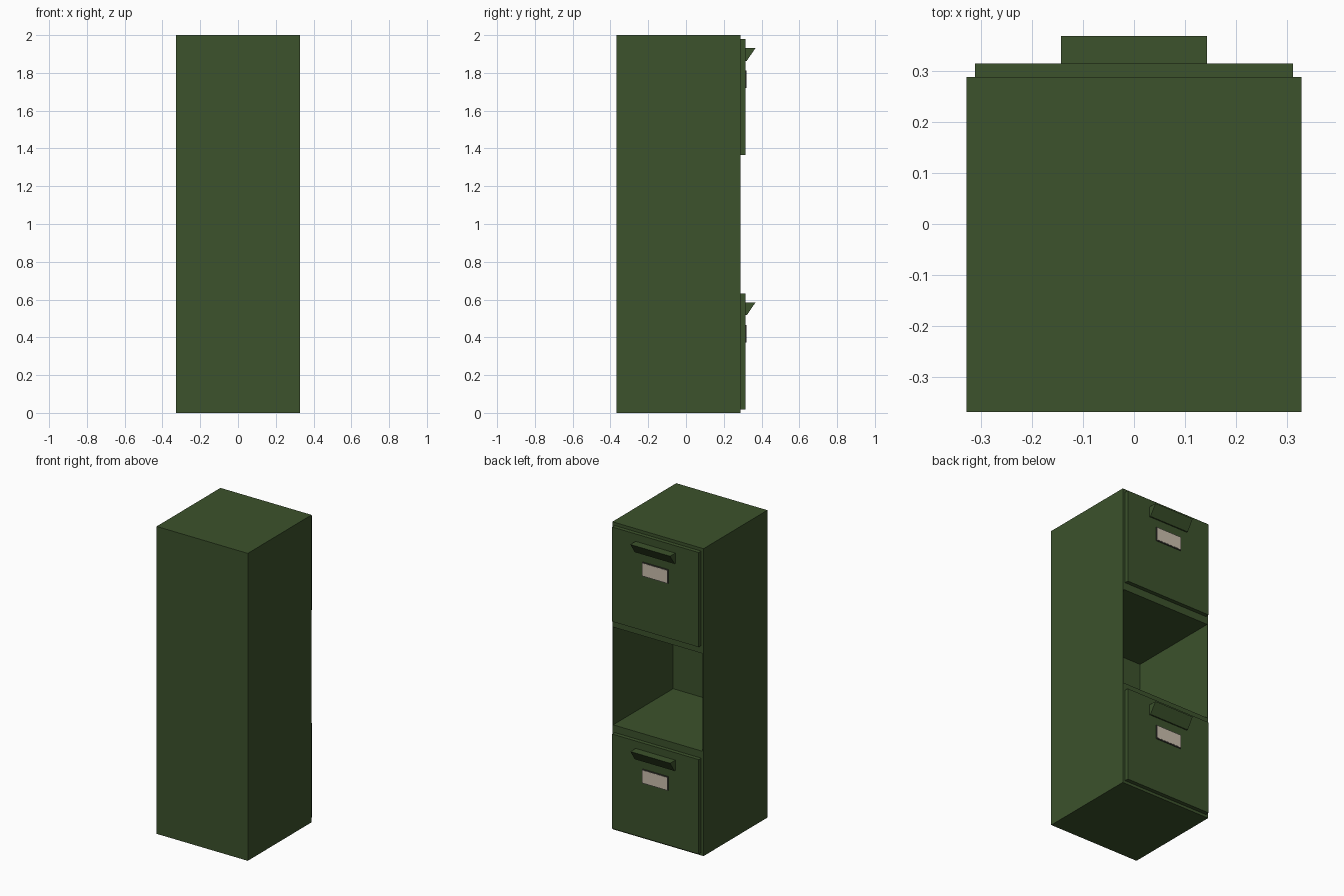
import bpy
import bmesh

# Remove the default cube
old = bpy.data.objects.get("Cube")
if old:
    bpy.data.objects.remove(old, do_unlink=True)


def material(name, rgb):
    mat = bpy.data.materials.new(name)
    mat.use_nodes = True
    mat.diffuse_color = (*rgb, 1)
    mat.node_tree.nodes["Principled BSDF"].inputs["Base Color"].default_value = (*rgb, 1)
    return mat


GREEN = material("olive green paint", (0.045, 0.085, 0.025))
FRAME = material("dark frame metal", (0.05, 0.05, 0.04))
PAPER = material("label paper", (0.60, 0.52, 0.42))

HALF_W, BACK, FACE = 0.328, -0.368, 0.288      # case half width, closed and drawer sides
DRAWER_Y = 0.314                               # outer surface of the drawer fronts


def finish(bm, name, mat):
    bmesh.ops.recalc_face_normals(bm, faces=bm.faces)
    mesh = bpy.data.meshes.new(name)
    bm.to_mesh(mesh)
    bm.free()
    mesh.materials.append(mat)
    obj = bpy.data.objects.new(name, mesh)
    bpy.context.collection.objects.link(obj)
    return obj


def box_mesh(half_w, y0, y1, z0, z1):
    bm = bmesh.new()
    bmesh.ops.create_cube(bm, size=1)
    for v in bm.verts:
        v.co.x *= 2 * half_w
        v.co.y = y1 if v.co.y > 0 else y0
        v.co.z = z1 if v.co.z > 0 else z0
    return bm


def prism(name, profile, half_w, mat):
    """Extrude a (y, z) profile across the width."""
    bm = bmesh.new()
    face = bm.faces.new([bm.verts.new((-half_w, y, z)) for y, z in profile])
    ext = bmesh.ops.extrude_face_region(bm, geom=[face])["geom"]
    moved = [g for g in ext if isinstance(g, bmesh.types.BMVert)]
    bmesh.ops.translate(bm, verts=moved, vec=(2 * half_w, 0, 0))
    return finish(bm, name, mat)


def case():
    """Case with an empty middle drawer bay cut into its drawer side."""
    bm = box_mesh(HALF_W, BACK, FACE, 0, 2)
    wall, floor, ceiling = HALF_W - 0.006, 0.68, 1.316
    cuts = [((wall, 0, 0), (1, 0, 0)), ((-wall, 0, 0), (1, 0, 0)),
            ((0, 0, floor), (0, 0, 1)), ((0, 0, ceiling), (0, 0, 1))]
    for co, no in cuts:
        bmesh.ops.bisect_plane(bm, geom=bm.verts[:] + bm.edges[:] + bm.faces[:],
                               plane_co=co, plane_no=no)
    bay = min(bm.faces, key=lambda f: (f.calc_center_median() -
              type(f.normal)((0, FACE, (floor + ceiling) / 2))).length)
    ext = bmesh.ops.extrude_face_region(bm, geom=[bay])["geom"]
    moved = [g for g in ext if isinstance(g, bmesh.types.BMVert)]
    bmesh.ops.translate(bm, verts=moved, vec=(0, BACK + 0.04 - FACE, 0))
    if bay.is_valid:
        bmesh.ops.delete(bm, geom=[bay], context="FACES_ONLY")
    bmesh.ops.dissolve_limit(bm, angle_limit=0.01, verts=bm.verts, edges=bm.edges)
    return finish(bm, "cabinet_case", GREEN)


def drawer(prefix, base):
    """Drawer front with its wedge pull and label holder."""
    finish(box_mesh(0.311, FACE, DRAWER_Y, base, base + 0.615), prefix + "_drawer_front", GREEN)
    top, low = base + 0.567, base + 0.499
    prism(prefix + "_drawer_pull",
          [(DRAWER_Y, top), (0.368, top), (0.322, low), (DRAWER_Y, low)], 0.143, GREEN)
    z0, z1 = base + 0.355, base + 0.447
    finish(box_mesh(0.093, DRAWER_Y, 0.319, z0, z1), prefix + "_label_frame", FRAME)
    finish(box_mesh(0.087, 0.319, 0.3205, z0 + 0.006, z1 - 0.006), prefix + "_label_card", PAPER)


case()
drawer("lower", 0.018)
drawer("upper", 1.365)
